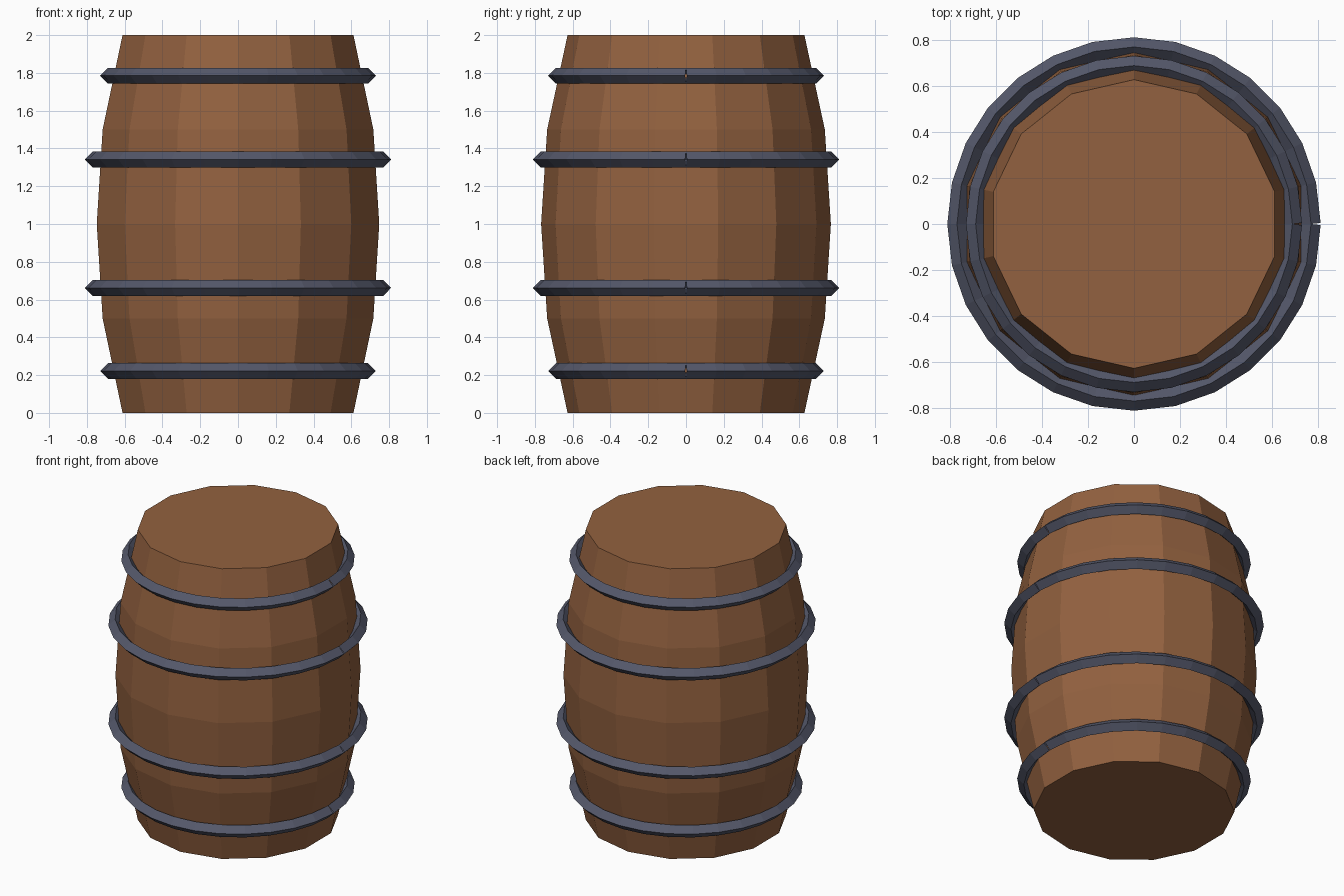
import bpy
import bmesh
from math import cos, sin, pi, tau

cube = bpy.data.objects.get("Cube")
if cube:
    bpy.data.objects.remove(cube, do_unlink=True)


def make_material(name, rgb):
    mat = bpy.data.materials.new(name)
    mat.use_nodes = True
    color = (*rgb, 1.0)
    mat.diffuse_color = color
    bsdf = next(n for n in mat.node_tree.nodes if n.type == 'BSDF_PRINCIPLED')
    bsdf.inputs["Base Color"].default_value = color
    return mat


wood = make_material("brown wood", (0.29, 0.12, 0.05))
iron = make_material("dark iron", (0.09, 0.098, 0.145))


# Barrel body: bulging profile of (radius, height) swept round 14 flat staves
def make_body(profile, sides):
    bm = bmesh.new()
    rings = []
    for radius, z in profile:
        angles = [pi / 2 + tau * i / sides for i in range(sides)]
        rings.append([bm.verts.new((radius * cos(a), radius * sin(a), z)) for a in angles])
    for low, high in zip(rings, rings[1:]):
        for i in range(sides):
            j = (i + 1) % sides
            bm.faces.new((low[i], low[j], high[j], high[i]))
    bm.faces.new(rings[0][::-1])
    bm.faces.new(rings[-1])
    mesh = bpy.data.meshes.new("barrel_body")
    bm.to_mesh(mesh)
    bm.free()
    mesh.materials.append(wood)
    body = bpy.data.objects.new("barrel_body", mesh)
    bpy.context.collection.objects.link(body)


make_body([(0.627, 0), (0.735, 0.5), (0.767, 1), (0.735, 1.5), (0.627, 2)], 14)


# Iron hoop: open ring with a diamond section, its ends meeting on the left side
def make_hoop(name, radius, z, thickness=0.042, segments=28):
    curve = bpy.data.curves.new(name, 'CURVE')
    curve.dimensions = '3D'
    curve.twist_mode = 'Z_UP'
    curve.bevel_depth = thickness
    curve.bevel_resolution = 0
    spline = curve.splines.new('POLY')
    spline.points.add(segments)
    for i, point in enumerate(spline.points):
        a = tau * i / segments
        point.co = (radius * cos(a), radius * sin(a), z, 1)
    spline.use_smooth = False
    curve.materials.append(iron)
    hoop = bpy.data.objects.new(name, curve)
    bpy.context.collection.objects.link(hoop)
    bpy.ops.object.select_all(action='DESELECT')
    hoop.select_set(True)
    bpy.context.view_layer.objects.active = hoop
    bpy.ops.object.convert(target='MESH')


for name, radius, z in [("bottom_hoop", 0.688, 0.222), ("lower_hoop", 0.769, 0.662),
                        ("upper_hoop", 0.769, 1.342), ("top_hoop", 0.688, 1.785)]:
    make_hoop(name, radius, z)
